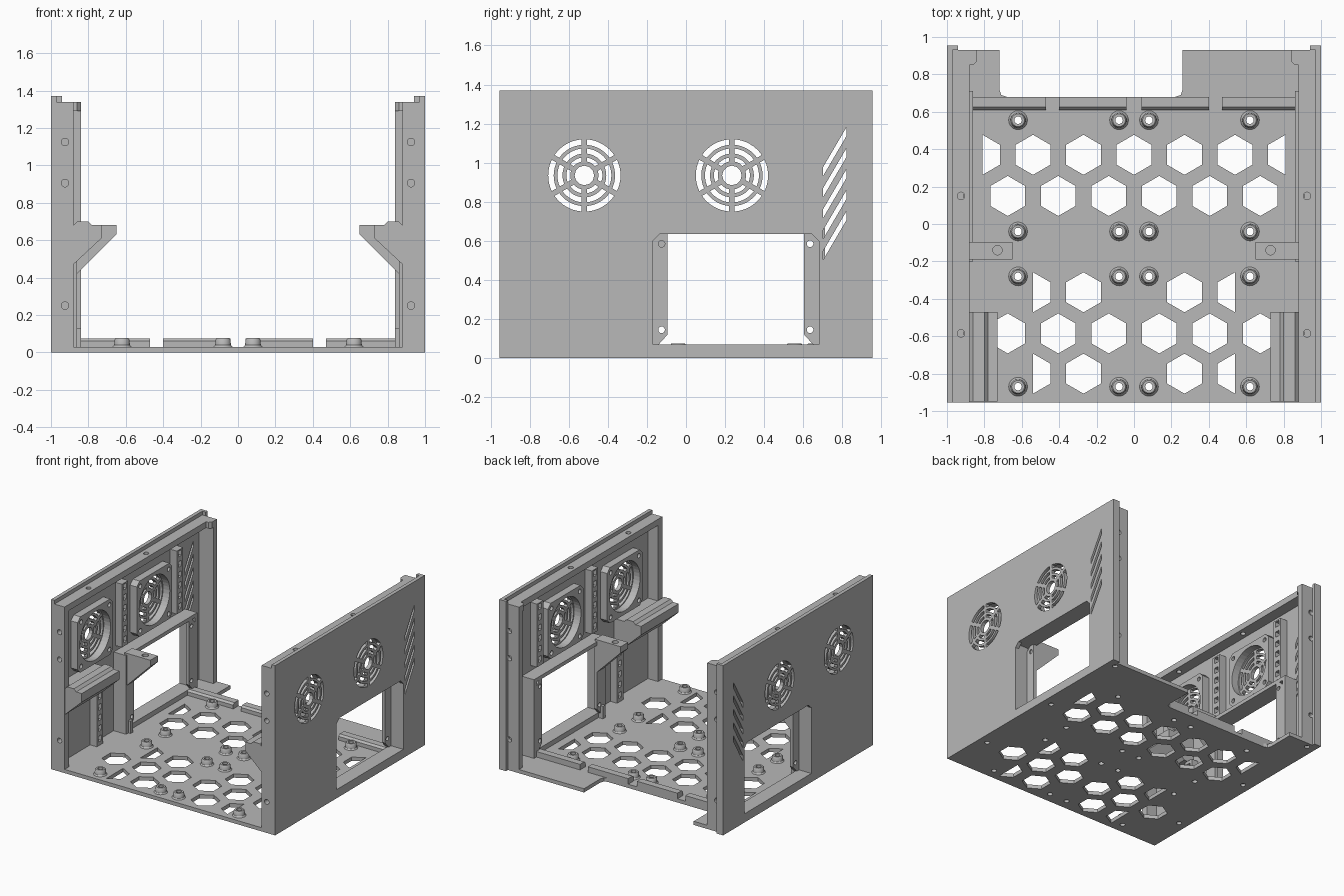
import bpy, bmesh, math
from math import cos, sin, pi, radians

cube = bpy.data.objects.get("Cube")
if cube:
    bpy.data.objects.remove(cube, do_unlink=True)

grey = bpy.data.materials.new("plain_grey")
grey.use_nodes = True
GREY = (0.48, 0.48, 0.48, 1)
grey.diffuse_color = GREY
grey.node_tree.nodes["Principled BSDF"].inputs["Base Color"].default_value = GREY


def add_prism(bm, pts, axis, lo, hi):
    """Extrude a 2D outline along one axis."""
    place = {"x": lambda a, b, t: (t, a, b),
             "y": lambda a, b, t: (a, t, b),
             "z": lambda a, b, t: (a, b, t)}[axis]
    low = [bm.verts.new(place(a, b, lo)) for a, b in pts]
    high = [bm.verts.new(place(a, b, hi)) for a, b in pts]
    bm.faces.new(low)
    bm.faces.new(high[::-1])
    n = len(pts)
    for i in range(n):
        j = (i + 1) % n
        bm.faces.new((low[j], low[i], high[i], high[j]))


def rect(a0, a1, b0, b1):
    return [(a0, b0), (a1, b0), (a1, b1), (a0, b1)]


def circle(a, b, r, n=24):
    return [(a + r * cos(2 * pi * i / n), b + r * sin(2 * pi * i / n)) for i in range(n)]


def arc_slot(a, b, r0, r1, mid, half_bar, n=8):
    """Ring sector between two spokes of constant width."""
    pts = []
    for r, way in ((r0, 1), (r1, -1)):
        span = pi / 6 - math.asin(half_bar / r)
        for i in range(n + 1):
            t = mid + way * span * (2 * i / n - 1)
            pts.append((a + r * cos(t), b + r * sin(t)))
    return pts


def make(name, prisms, mirror=False, cuts=()):
    """Object from (outline, axis, low, high) prisms, less the cut prisms."""
    def build(label, items):
        bm = bmesh.new()
        for item in items:
            add_prism(bm, *item)
        bmesh.ops.recalc_face_normals(bm, faces=bm.faces)
        mesh = bpy.data.meshes.new(label)
        bm.to_mesh(mesh)
        bm.free()
        mesh.materials.append(grey)
        ob = bpy.data.objects.new(label, mesh)
        bpy.context.collection.objects.link(ob)
        return ob
    ob = build(name, prisms)
    if cuts:
        cutter = build(name + "_cutter", cuts)
        cutter.hide_render = True
        cutter.hide_viewport = True
        cutter.display_type = 'WIRE'
        mod = ob.modifiers.new("holes", 'BOOLEAN')
        mod.operation = 'DIFFERENCE'
        mod.solver = 'EXACT'
        mod.object = cutter
    if mirror:
        mod = ob.modifiers.new("other_side", 'MIRROR')
        mod.use_mirror_merge = False
    return ob


# Floor plate with a rear notch, hexagon vents and screw holes
FLOOR = 0.03
outline = [(-0.97, -0.955), (0.97, -0.955), (0.97, 0.93), (0.26, 0.93), (0.26, 0.72),
           (0.25, 0.69), (0.22, 0.68), (-0.68, 0.68), (-0.71, 0.69), (-0.72, 0.72),
           (-0.72, 0.93), (-0.97, 0.93)]
R, STEP = 0.107, 0.27
hex_rows = [(0.37, (0, 1, 2), 3, -1), (0.15, (0.5, 1.5, 2.5), None, 0),
            (-0.365, (1,), 2, -1), (-0.585, (0.5, 1.5, 2.5), None, 0),
            (-0.80, (1,), 2, -1)]
cuts = []
for y, columns, half, keep in hex_rows:
    for side in (-1, 1):
        for c in columns:
            if c == 0 and side < 0:
                continue
            pts = [(side * c * STEP + R * sin(i * pi / 3), y + R * cos(i * pi / 3)) for i in range(6)]
            cuts.append((pts, "z", -0.1, 0.1))
        if half:
            # Half hexagons keep only the side nearer the middle
            pts = [(side * (half * STEP + keep * R * sin(i * pi / 3)), y + R * cos(i * pi / 3))
                   for i in range(4)]
            cuts.append((pts, "z", -0.1, 0.1))
posts = [(x, y) for x in (-0.62, -0.08, 0.08, 0.62) for y in (0.555, -0.04, -0.28, -0.87)]
cuts += [(circle(x, y, 0.02), "z", -0.1, 0.1) for x, y in posts]
cuts += [(circle(s * 0.925, y, 0.02), "z", -0.1, 0.02) for s in (-1, 1) for y in (-0.585, 0.15, 0.885)]
make("floor_plate", [(outline, "z", 0, FLOOR)], cuts=cuts)

# Hollow flared standoffs
bm = bmesh.new()
profile = [(0.02, 0.028), (0.052, 0.028), (0.042, 0.04), (0.04, 0.068), (0.034, 0.076), (0.02, 0.076)]
N = 24
for x, y in posts:
    rings = [[bm.verts.new((x + r * cos(2 * pi * i / N), y + r * sin(2 * pi * i / N), z))
              for i in range(N)] for r, z in profile]
    for k in range(len(rings)):
        a, b = rings[k], rings[(k + 1) % len(rings)]
        for i in range(N):
            j = (i + 1) % N
            bm.faces.new((a[i], a[j], b[j], b[i]))
bmesh.ops.recalc_face_normals(bm, faces=bm.faces)
mesh = bpy.data.meshes.new("standoffs")
bm.to_mesh(mesh)
bm.free()
mesh.materials.append(grey)
standoffs = bpy.data.objects.new("standoffs", mesh)
bpy.context.collection.objects.link(standoffs)
bpy.context.view_layer.objects.active = standoffs
standoffs.select_set(True)
bpy.ops.object.shade_smooth_by_angle(angle=radians(35))

# Broken lip along the rear of the floor
lip = [(0.61, FLOOR), (0.68, FLOOR), (0.68, 0.075), (0.625, 0.075), (0.61, 0.06)]
make("rear_lip", [(lip, "x", 0.04, 0.40), (lip, "x", 0.47, 0.88)], mirror=True)

# Outer skin with fan grilles, side opening and slanted vents
FANS, FAN_Z = (-0.52, 0.235), 0.935
opening = [(-0.17, 0.07), (0.68, 0.07), (0.68, 0.60), (0.645, 0.635), (-0.135, 0.635), (-0.17, 0.60)]
cuts = [(opening, "x", 0.9, 1.1)]
for y in FANS:
    cuts.append((circle(y, FAN_Z, 0.05, 12), "x", 0.9, 1.1))
    for r0, r1 in ((0.072, 0.092), (0.112, 0.138), (0.157, 0.185)):
        for k in range(6):
            cuts.append((arc_slot(y, FAN_Z, r0, r1, k * pi / 3, 0.014), "x", 0.9, 1.1))
for k in range(5):
    z = 0.50 + k * 0.1075
    cuts.append(([(0.70, z), (0.82, z + 0.205), (0.82, z + 0.25), (0.70, z + 0.045)], "x", 0.9, 1.1))
make("side_skin", [(rect(-0.955, 0.955, 0, 1.37), "x", 0.97, 1.0)], True, cuts)
make("rear_tongue", [(rect(0.93, 0.955, 0, 1.37), "x", 0.94, 0.97)], True)

# Flanges round the wall, with screw holes
screw_heights = (0.25, 0.905, 1.125)
make("front_flange", [(rect(0.88, 0.97, FLOOR, 1.34), "y", -0.955, -0.90)], True,
     [(circle(0.925, z, 0.02), "y", -1, -0.91) for z in screw_heights])
make("rear_flange", [(rect(0.84, 0.97, FLOOR, 1.34), "y", 0.885, 0.93)], True,
     [(circle(0.925, z, 0.02), "y", 0.90, 1) for z in screw_heights])
make("top_rail", [(rect(0.88, 0.97, -0.90, 0.885), "z", 1.29, 1.34)], True,
     [(circle(0.925, y, 0.02), "z", 1.2, 1.4) for y in (-0.585, 0.15)])
make("corner_boss", [([(0.88, 0.85), (0.86, 0.85), (0.84, 0.87), (0.84, 0.885), (0.88, 0.885)],
                      "z", 1.29, 1.34)], True)

# Fan mounts on the inside
for name, y in zip(("front_fan_mount", "rear_fan_mount"), FANS):
    h, c = 0.225, 0.19
    frame = [(y + a, FAN_Z + b) for a, b in
             ((-c, -h), (c, -h), (h, -c), (h, c), (c, h), (-c, h), (-h, c), (-h, -c))]
    cuts = [(circle(y, FAN_Z, 0.195, 40), "x", 0.8, 1)]
    cuts += [(circle(y + a * 0.18, FAN_Z + b * 0.18, 0.018, 12), "x", 0.8, 0.96)
             for a in (-1, 1) for b in (-1, 1)]
    make(name, [(frame, "x", 0.91, 0.97)], True, cuts)

# Cable ladders: two rails joined by rungs
for name, y, z0, z1 in (("middle_ladder", -0.14, 0.71, 1.22), ("rear_ladder", 0.56, 0.71, 1.22),
                        ("lower_ladder", -0.46, FLOOR, 0.47)):
    slots = int((z1 - z0) / 0.085)
    make(name, [(rect(y - 0.04, y + 0.04, z0, z1), "x", 0.91, 0.97)], True,
         [(rect(y - 0.02, y + 0.02, z0 + 0.03 + k * 0.085, z0 + 0.075 + k * 0.085), "x", 0.8, 0.965)
          for k in range(slots)])

# Recessed pocket round the side opening, with screw plates
make("opening_frame", [(rect(-0.20, -0.17, FLOOR, 0.665), "x", 0.86, 0.97),
                       (rect(0.68, 0.71, FLOOR, 0.665), "x", 0.86, 0.97),
                       (rect(-0.17, 0.68, 0.635, 0.665), "x", 0.86, 0.97),
                       (rect(-0.17, 0.68, FLOOR, 0.07), "x", 0.88, 0.97)], True)
plate = [(-0.17, 0.07), (-0.14, 0.07), (-0.095, 0.12), (-0.095, 0.635), (-0.135, 0.635), (-0.17, 0.60)]
far_plate = [(0.51 - y, z) for y, z in plate]
make("screw_plates", [(plate, "x", 0.86, 0.89), (far_plate, "x", 0.86, 0.89)], True,
     [(circle(y, z, 0.017, 16), "x", 0.8, 0.95) for y in (-0.125, 0.635) for z in (0.145, 0.585)])
make("foot_block", [(rect(-0.17, -0.14, FLOOR, 0.13), "x", 0.84, 0.88)], True)

# Front support shelf and middle support bracket
shelf = [(0.97, 0.47), (0.88, 0.47), (0.73, 0.61), (0.73, 0.68), (0.78, 0.68),
         (0.80, 0.70), (0.86, 0.70), (0.88, 0.68), (0.97, 0.68)]
make("front_shelf", [(shelf, "y", -0.95, -0.47)], True)
bracket = [(0.88, 0.40), (0.65, 0.63), (0.65, 0.68), (0.88, 0.68)]
make("middle_bracket", [(bracket, "y", -0.19, -0.095)], True,
     [(circle(0.73, -0.14, 0.025), "z", 0.60, 0.8)])
